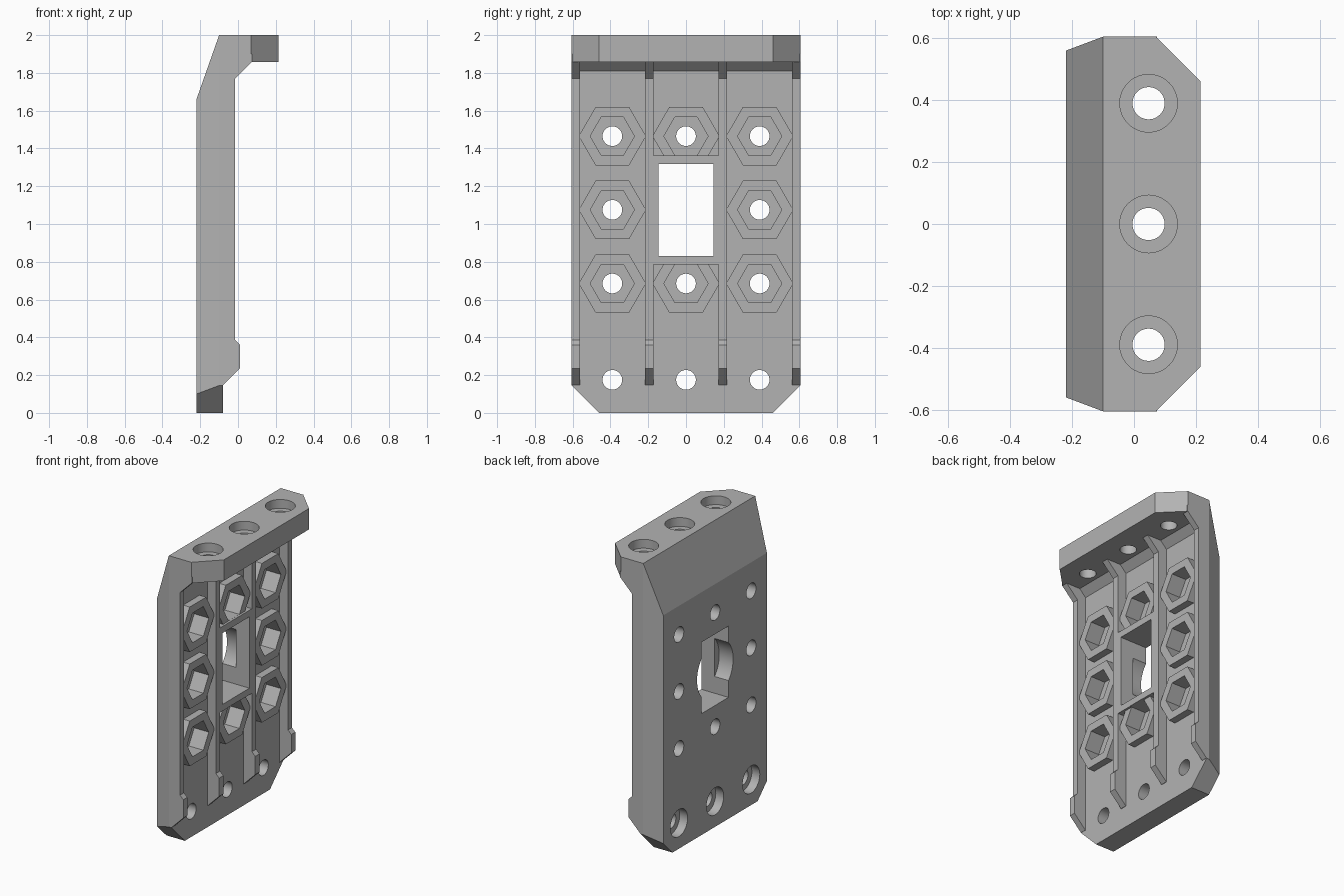
import bpy, bmesh, math
from mathutils import Vector

if "Cube" in bpy.data.objects:
    bpy.data.objects.remove(bpy.data.objects["Cube"])

grey = bpy.data.materials.new("light grey plastic")
grey.diffuse_color = (0.45, 0.45, 0.45, 1)
grey.use_nodes = True
grey.node_tree.nodes["Principled BSDF"].inputs["Base Color"].default_value = grey.diffuse_color

# maps a 2D profile point plus a depth to 3D, for each extrusion axis
PLACE = {
    "x": lambda p, d: (d, p[0], p[1]),
    "y": lambda p, d: (p[0], d, p[1]),
    "z": lambda p, d: (p[0], p[1], d),
}


def extrude(name, pts, axis, a, b):
    """Solid made by extruding a closed profile from a to b along an axis."""
    bm = bmesh.new()
    lo = [bm.verts.new(PLACE[axis](p, a)) for p in pts]
    hi = [bm.verts.new(PLACE[axis](p, b)) for p in pts]
    bm.faces.new(lo)
    bm.faces.new(hi)
    for i in range(len(pts)):
        j = (i + 1) % len(pts)
        bm.faces.new((lo[i], lo[j], hi[j], hi[i]))
    bmesh.ops.recalc_face_normals(bm, faces=bm.faces)
    mesh = bpy.data.meshes.new(name)
    bm.to_mesh(mesh)
    bm.free()
    ob = bpy.data.objects.new(name, mesh)
    bpy.context.collection.objects.link(ob)
    mesh.materials.append(grey)
    return ob


def ring(u, v, r, n):
    return [(u + r * math.cos(2 * math.pi * k / n),
             v + r * math.sin(2 * math.pi * k / n)) for k in range(n)]


def rect(u0, v0, u1, v1):
    return [(u0, v0), (u1, v0), (u1, v1), (u0, v1)]


# plate with top flange and corner fillet
body = extrude("bracket_plate", [
    (-0.22, 0), (-0.08, 0), (-0.08, 1.81), (-0.033, 1.857),
    (0.215, 1.857), (0.215, 2), (-0.10, 2), (-0.22, 1.66)], "y", -0.605, 0.605)

# corner chamfers: back edges, flange corners, bottom corners
bm = bmesh.new()
bm.from_mesh(body.data)
for s in (-1, 1):
    for co, no in (((-0.10, 0.605 * s, 0), (-0.045, 0.12 * s, 0)),
                   ((0.07, 0.605 * s, 0), (1, s, 0)),
                   ((0, 0.605 * s, 0.145), (0, s, -1))):
        cut = bmesh.ops.bisect_plane(
            bm, geom=bm.verts[:] + bm.edges[:] + bm.faces[:], dist=1e-5,
            plane_co=co, plane_no=Vector(no).normalized(), clear_outer=True)
        edges = [e for e in bm.edges if e.is_boundary]
        bmesh.ops.holes_fill(bm, edges=edges, sides=0)
bmesh.ops.recalc_face_normals(bm, faces=bm.faces)
bm.to_mesh(body.data)
bm.free()


def combine(tool, operation):
    bpy.context.view_layer.objects.active = body
    mod = body.modifiers.new("combine", "BOOLEAN")
    mod.operation = operation
    mod.solver = "EXACT"
    mod.object = tool
    tool.hide_render = True
    bpy.ops.object.modifier_apply(modifier=mod.name)
    bpy.data.objects.remove(tool)


# vertical ribs
rib = [(-0.10, 0.147), (-0.078, 0.147), (0.01, 0.235), (0.01, 0.36),
       (-0.015, 0.385), (-0.015, 1.77), (0.075, 1.86), (0.075, 1.9), (-0.10, 1.9)]
for y0, y1 in ((-0.605, -0.562), (-0.218, -0.172), (0.172, 0.218), (0.562, 0.605)):
    combine(extrude("rib", rib, "y", y0, y1), "UNION")

# frame around the window
combine(extrude("window_frame", rect(-0.19, 0.785, 0.19, 1.363), "x", -0.10, -0.015), "UNION")

# hexagonal nut bosses
ROWS = (0.685, 1.075, 1.465)
nuts = [(y, z) for y in (-0.39, 0, 0.39) for z in ROWS if (y, z) != (0, 1.075)]
for y, z in nuts:
    combine(extrude("nut_boss", ring(y, z, 0.178, 6), "x", -0.10, -0.03), "UNION")

# nut pockets and their through holes
for y, z in nuts:
    combine(extrude("nut_pocket", ring(y, z, 0.117, 6), "x", -0.14, 0.1), "DIFFERENCE")
    combine(extrude("nut_hole", ring(y, z, 0.052, 48), "x", -0.3, 0.1), "DIFFERENCE")

# window and the round recess behind it
combine(extrude("window", rect(-0.145, 0.83, 0.145, 1.318), "x", -0.3, 0.1), "DIFFERENCE")
combine(extrude("round_recess", ring(0, 1.075, 0.195, 64), "x", -0.3, -0.115), "DIFFERENCE")

# counterbored screw holes in the flange and at the bottom of the plate
for y in (-0.39, 0, 0.39):
    combine(extrude("top_hole", ring(0.047, y, 0.052, 48), "z", 1.7, 2.1), "DIFFERENCE")
    combine(extrude("top_bore", ring(0.047, y, 0.093, 48), "z", 1.94, 2.1), "DIFFERENCE")
    combine(extrude("low_hole", ring(y, 0.175, 0.052, 48), "x", -0.3, 0.1), "DIFFERENCE")
    combine(extrude("low_bore", ring(y, 0.175, 0.093, 48), "x", -0.3, -0.16), "DIFFERENCE")

# smooth hole walls, crisp edges
body.select_set(True)
bpy.context.view_layer.objects.active = body
bpy.ops.object.shade_smooth_by_angle(angle=math.radians(15))
